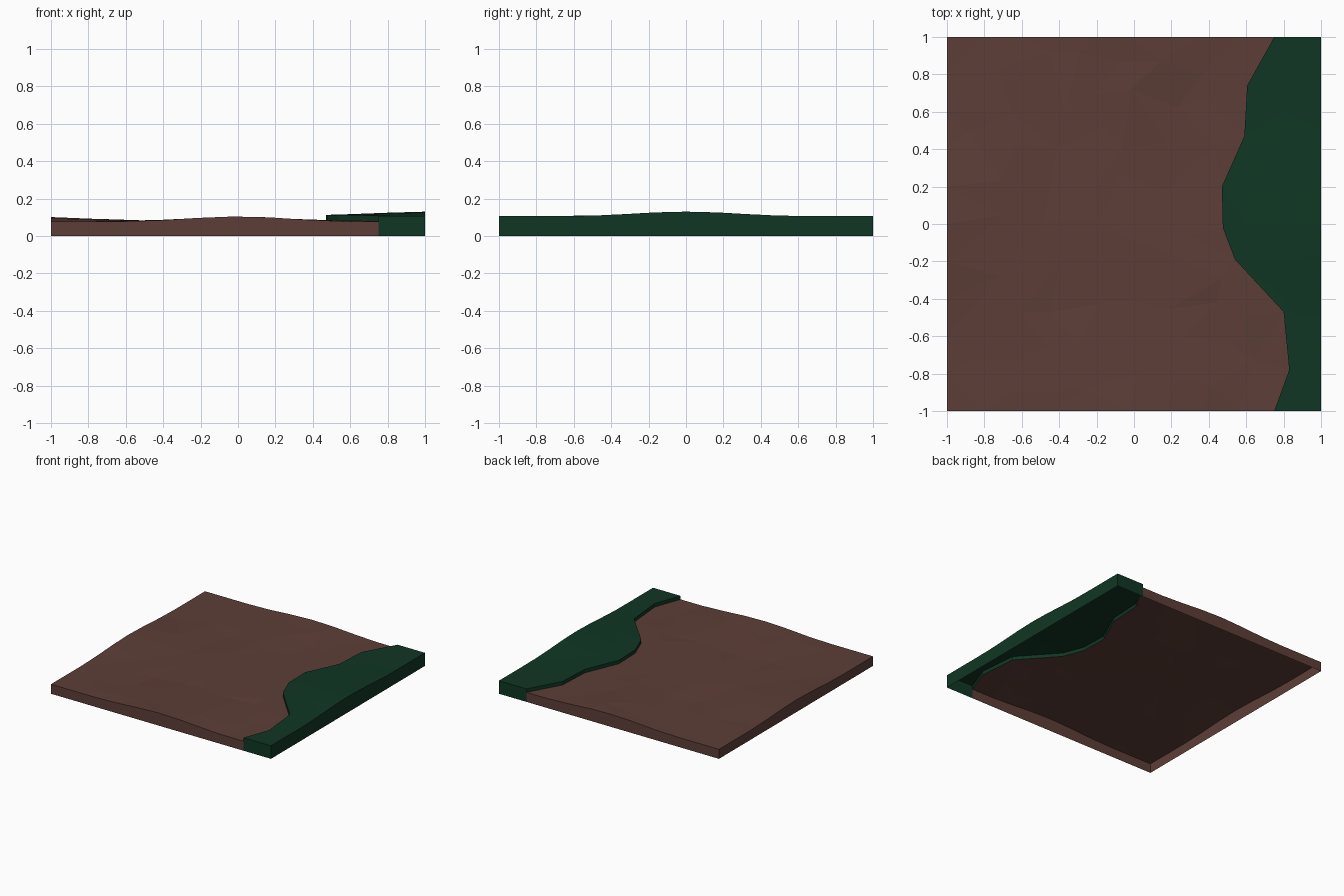
import bpy, bmesh, math, random
from mathutils import Vector
from mathutils.geometry import delaunay_2d_cdt

if "Cube" in bpy.data.objects:
    bpy.data.objects.remove(bpy.data.objects["Cube"])

random.seed(7)
GRASS_LIFT = 0.029

# Wavy border between dirt and grass, front to back
BORDER = [(0.75, -1), (0.83, -0.78), (0.80, -0.47), (0.54, -0.19), (0.475, -0.02),
          (0.47, 0.2), (0.59, 0.47), (0.605, 0.74), (0.75, 1)]


def bump(t):
    return 0.5 * (1 + math.cos(math.pi * t / 0.6)) if abs(t) < 0.6 else 0


def near_edge(t):
    return max(0, min(1, (abs(t) - 0.35) / 0.6))


def ground(x, y):
    """Low ground that swells in the middle of each tile edge."""
    return 0.078 + 0.023 * bump(y) * max(near_edge(x), 0.25) \
        + 0.026 * bump(x) * near_edge(y) * (1 - bump(y))


def line(a, b, n):
    """Points from a up to, but not including, b."""
    a, b = Vector(a), Vector(b)
    return [tuple(a.lerp(b, i / n)) for i in range(n)]


def material(name, rgb):
    m = bpy.data.materials.new(name)
    m.diffuse_color = (*rgb, 1)
    m.use_nodes = True
    m.node_tree.nodes["Principled BSDF"].inputs["Base Color"].default_value = m.diffuse_color
    return m


def slab(name, outline, inner, mat, lift, noise, lip):
    """Faceted top over a counter-clockwise outline, open below, with side walls."""
    n = len(outline)
    pts = [Vector(p) for p in outline + inner]
    verts, _, faces, origin, _, _ = delaunay_2d_cdt(pts, [], [list(range(n))], 1, 1e-5)
    bm = bmesh.new()
    top = []
    for v, src in zip(verts, origin):
        rough = 0 if any(i < n for i in src) else random.uniform(-noise, noise)
        top.append(bm.verts.new((v.x, v.y, ground(v.x, v.y) + lift + rough)))
    for f in faces:
        bm.faces.new([top[i] for i in f])
    # walls: outer tile edges reach the floor, the border only gets a lip
    for i in range(n):
        a, b = outline[i], outline[(i + 1) % n]
        outer = any(abs(abs(a[k]) - 1) < 1e-4 and abs(a[k] - b[k]) < 1e-4 for k in (0, 1))
        if not outer and not lip:
            continue
        low = [0 if outer else ground(*p) for p in (a, b)]
        bm.faces.new([bm.verts.new(c) for c in (
            (*a, low[0]), (*b, low[1]),
            (*b, ground(*b) + lift), (*a, ground(*a) + lift))])
    bmesh.ops.remove_doubles(bm, verts=bm.verts, dist=1e-5)
    me = bpy.data.meshes.new(name)
    bm.to_mesh(me)
    bm.free()
    me.materials.append(mat)
    bpy.context.collection.objects.link(bpy.data.objects.new(name, me))


def border_x(y):
    for (x0, y0), (x1, y1) in zip(BORDER, BORDER[1:]):
        if y0 <= y <= y1:
            return x0 + (x1 - x0) * (y - y0) / (y1 - y0)


def scatter(step, jitter, keep):
    k = int(1 / step)
    pts = [(i * step + random.uniform(-jitter, jitter), j * step + random.uniform(-jitter, jitter))
           for i in range(-k, k + 1) for j in range(-k, k + 1)]
    return [p for p in pts if max(abs(p[0]), abs(p[1])) < 0.93 and keep(*p)]


# Dirt: rough faceted ground on the left
dirt_outline = (line((-1, -1), (0.75, -1), 9) + BORDER
                + line((0.75, 1), (-1, 1), 9)[1:] + line((-1, 1), (-1, -1), 10))
slab("dirt_ground", dirt_outline,
     scatter(0.22, 0.08, lambda x, y: x < border_x(y) - 0.06),
     material("brown dirt", (0.109, 0.048, 0.038)), 0, 0.0045, False)

# Grass: smooth raised strip on the right
grass_outline = (line((0.75, -1), (1, -1), 2) + line((1, -1), (1, 1), 12)
                 + line((1, 1), (0.75, 1), 2) + BORDER[:0:-1])
slab("grass_strip", grass_outline,
     scatter(0.2, 0.0, lambda x, y: x > border_x(y) + 0.06),
     material("dark green grass", (0.005, 0.037, 0.017)), GRASS_LIFT, 0, True)
